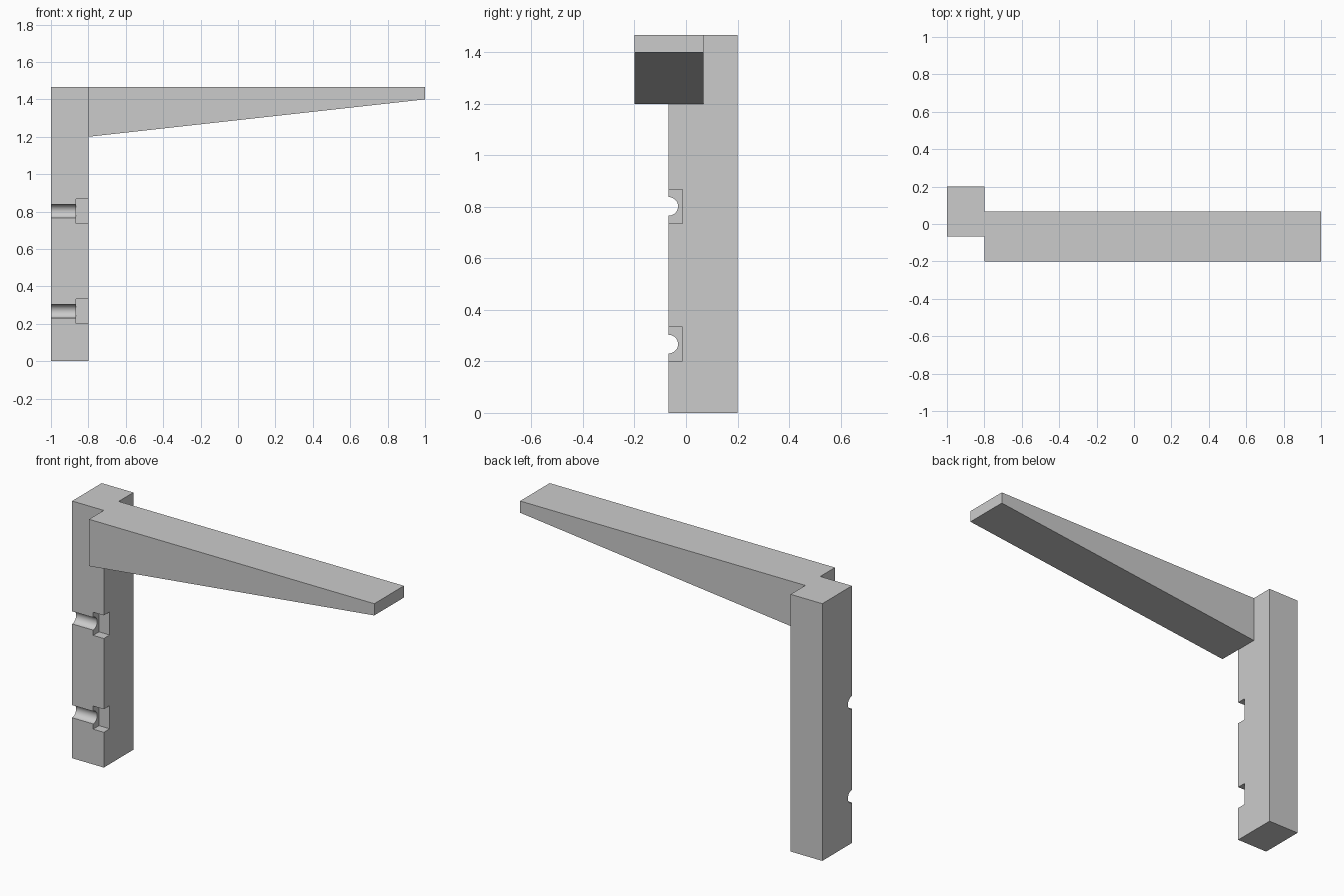
import bpy
import bmesh
import math
from mathutils import Vector

cube = bpy.data.objects.get("Cube")
if cube:
    bpy.data.objects.remove(cube, do_unlink=True)

grey = bpy.data.materials.new("light_grey")
grey.use_nodes = True
grey.diffuse_color = (0.6, 0.6, 0.6, 1)
grey.node_tree.nodes["Principled BSDF"].inputs["Base Color"].default_value = (0.6, 0.6, 0.6, 1)

LEFT, STEP, RIGHT = -1.0, -0.8, 1.0
TOP = 1.467
POST_FRONT, POST_BACK = -0.067, 0.2
HOLE_HEIGHTS = (0.267, 0.802)


def extrude(name, profile, offset):
    """Solid made by pushing a closed profile along an offset."""
    bm = bmesh.new()
    face = bm.faces.new([bm.verts.new(p) for p in profile])
    new = bmesh.ops.extrude_face_region(bm, geom=[face], use_keep_orig=True)
    verts = [g for g in new["geom"] if isinstance(g, bmesh.types.BMVert)]
    bmesh.ops.translate(bm, verts=verts, vec=Vector(offset))
    bmesh.ops.recalc_face_normals(bm, faces=bm.faces)
    mesh = bpy.data.meshes.new(name)
    bm.to_mesh(mesh)
    bm.free()
    mesh.materials.append(grey)
    obj = bpy.data.objects.new(name, mesh)
    bpy.context.collection.objects.link(obj)
    return obj


def box(name, x0, x1, y0, y1, z0, z1):
    profile = [(x0, y0, z0), (x1, y0, z0), (x1, y1, z0), (x0, y1, z0)]
    return extrude(name, profile, (0, 0, z1 - z0))


def combine(target, other, operation):
    """Apply a boolean and discard the helper solid."""
    mod = target.modifiers.new(operation.lower(), "BOOLEAN")
    mod.operation, mod.object, mod.solver = operation, other, "EXACT"
    bpy.context.view_layer.objects.active = target
    bpy.ops.object.modifier_apply(modifier=mod.name)
    bpy.data.objects.remove(other, do_unlink=True)


# Upright post joined to the tapering arm
bracket = box("bracket", LEFT, STEP, POST_FRONT, POST_BACK, 0, TOP)
arm = extrude("arm", [(STEP, -0.2, 1.2), (RIGHT, -0.2, 1.4),
                      (RIGHT, -0.2, TOP), (STEP, -0.2, TOP)], (0, 0.267, 0))
combine(bracket, arm, "UNION")

# Half-round screw channels with square nut pockets
for z in HOLE_HEIGHTS:
    circle = []
    for i in range(48):
        a = math.tau * i / 48
        circle.append((LEFT - 0.1, POST_FRONT + 0.036 * math.cos(a), z + 0.036 * math.sin(a)))
    channel = extrude("channel_cutter", circle, (0.4, 0, 0))
    combine(bracket, channel, "DIFFERENCE")
    pocket = box("pocket_cutter", -0.867, STEP + 0.1, POST_FRONT - 0.1, -0.014, z - 0.066, z + 0.066)
    combine(bracket, pocket, "DIFFERENCE")

# Merge flat faces left over from joining
bm = bmesh.new()
bm.from_mesh(bracket.data)
bmesh.ops.remove_doubles(bm, verts=bm.verts, dist=0.0001)
bmesh.ops.dissolve_limit(bm, angle_limit=math.radians(1), verts=bm.verts, edges=bm.edges)
bm.to_mesh(bracket.data)
bm.free()

# Smooth only the rounded channels
bpy.ops.object.select_all(action="DESELECT")
bracket.select_set(True)
bpy.context.view_layer.objects.active = bracket
bpy.ops.object.shade_smooth_by_angle(angle=math.radians(30))
